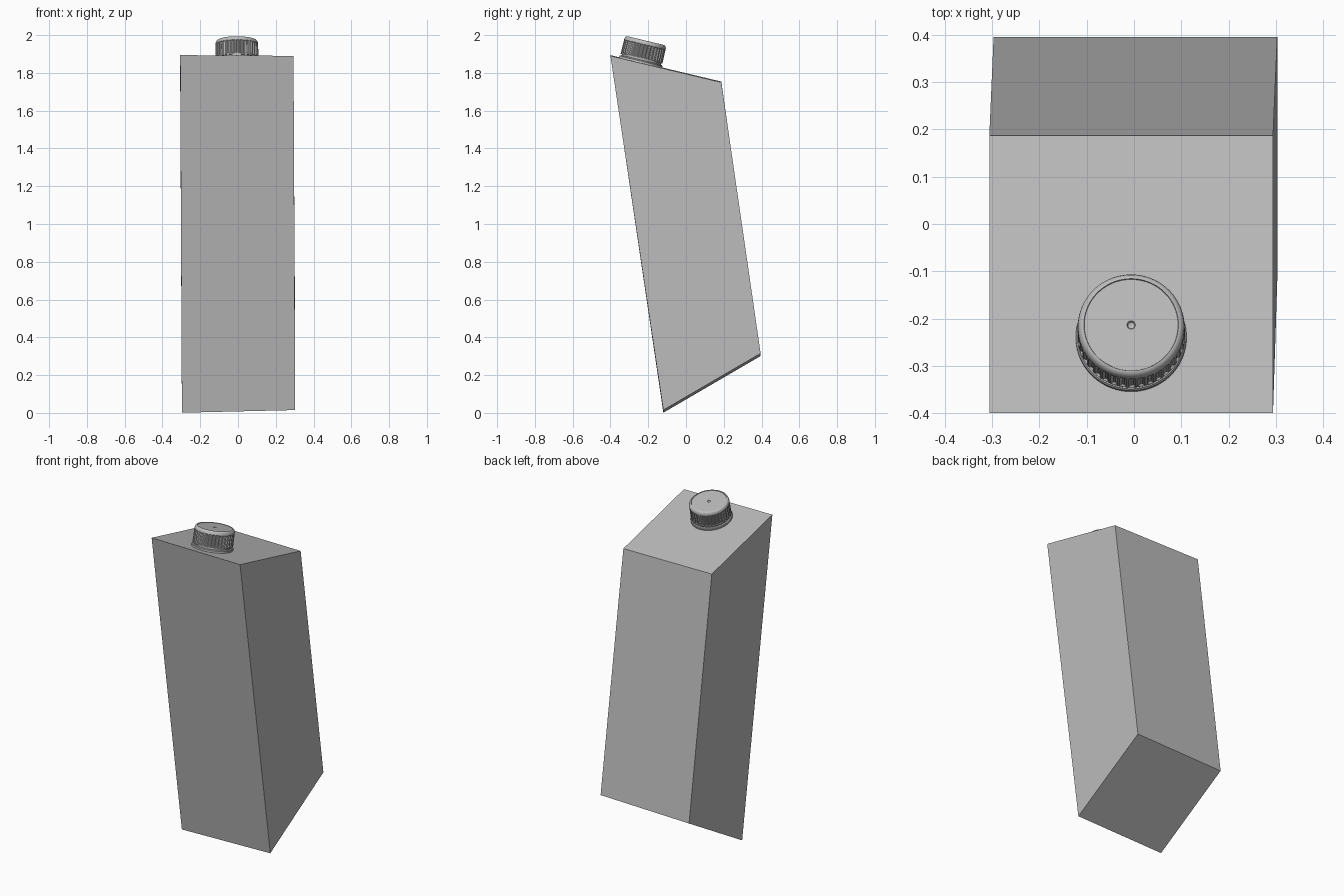
import bpy, bmesh, math
from mathutils import Vector

old = bpy.data.objects.get("Cube")
if old:
    bpy.data.objects.remove(old, do_unlink=True)


def material(name, colour):
    m = bpy.data.materials.new(name)
    m.use_nodes = True
    m.diffuse_color = colour
    m.node_tree.nodes["Principled BSDF"].inputs["Base Color"].default_value = colour
    return m


grey = material("plain grey", (0.5, 0.5, 0.5, 1))


def finish(bm, name):
    bmesh.ops.recalc_face_normals(bm, faces=bm.faces)
    mesh = bpy.data.meshes.new(name)
    bm.to_mesh(mesh)
    bm.free()
    mesh.materials.append(grey)
    ob = bpy.data.objects.new(name, mesh)
    bpy.context.collection.objects.link(ob)
    return ob


# Carton: slanted side outline (y, z), leaning slightly towards -x at the top
outline = [(-0.12, 0.008), (0.395, 0.308), (0.187, 1.752), (-0.4, 1.892)]
bm = bmesh.new()
rings = []
for side in (-1, 1):
    ring = []
    for i, (y, z) in enumerate(outline):
        low = i < 2
        x = side * 0.3 + (0.003 if low else -0.006)
        dz = side * (0.007 if low else -0.002)
        ring.append(bm.verts.new((x, y, z + dz)))
    rings.append(ring)
    bm.faces.new(ring)
for i in range(4):
    j = (i + 1) % 4
    bm.faces.new((rings[0][i], rings[0][j], rings[1][j], rings[1][i]))
finish(bm, "carton_body")

# Screw cap: everything is turned around the normal of the sloping top
normal = Vector((0, 0.14, 0.587)).normalized()
base = Vector((-0.006, -0.241, 1.853))
turn = Vector((0, 0, 1)).rotation_difference(normal)


def lathe(name, profile, segments=144):
    """Spin (radius, height, groove depth) points; four segments make one rib."""
    bm = bmesh.new()
    rings = []
    for r, h, groove in profile:
        ring = []
        for k in range(segments):
            a = 2 * math.pi * k / segments
            rr = r - (groove if k % 4 in (0, 1) else 0)
            ring.append(bm.verts.new((rr * math.cos(a), rr * math.sin(a), h)))
        rings.append(ring)
    for lower, upper in zip(rings, rings[1:]):
        for k in range(segments):
            n = (k + 1) % segments
            bm.faces.new((lower[k], lower[n], upper[n], upper[k]))
    bm.faces.new(rings[0])
    bm.faces.new(rings[-1])
    ob = finish(bm, name)
    ob.rotation_mode = "QUATERNION"
    ob.rotation_quaternion = turn
    ob.location = base
    bpy.ops.object.select_all(action="DESELECT")
    ob.select_set(True)
    bpy.context.view_layer.objects.active = ob
    bpy.ops.object.shade_smooth_by_angle(angle=math.radians(30))
    return ob


# Flange and neck that sit on the carton
lathe("spout_flange", [(0.117, -0.003, 0), (0.117, 0.01, 0), (0.114, 0.014, 0),
                       (0.107, 0.016, 0), (0.107, 0.026, 0)])

# Ribbed cap with a rounded rim, shallow recessed top and central dimple
lathe("screw_cap", [(0.1, 0.022, 0), (0.113, 0.022, 0), (0.114, 0.028, 0),
                    (0.114, 0.03, 0.005), (0.113, 0.096, 0.005), (0.113, 0.1, 0),
                    (0.112, 0.109, 0), (0.109, 0.116, 0), (0.104, 0.12, 0),
                    (0.1, 0.121, 0), (0.099, 0.118, 0), (0.009, 0.118, 0),
                    (0.007, 0.114, 0), (0.003, 0.112, 0)])
